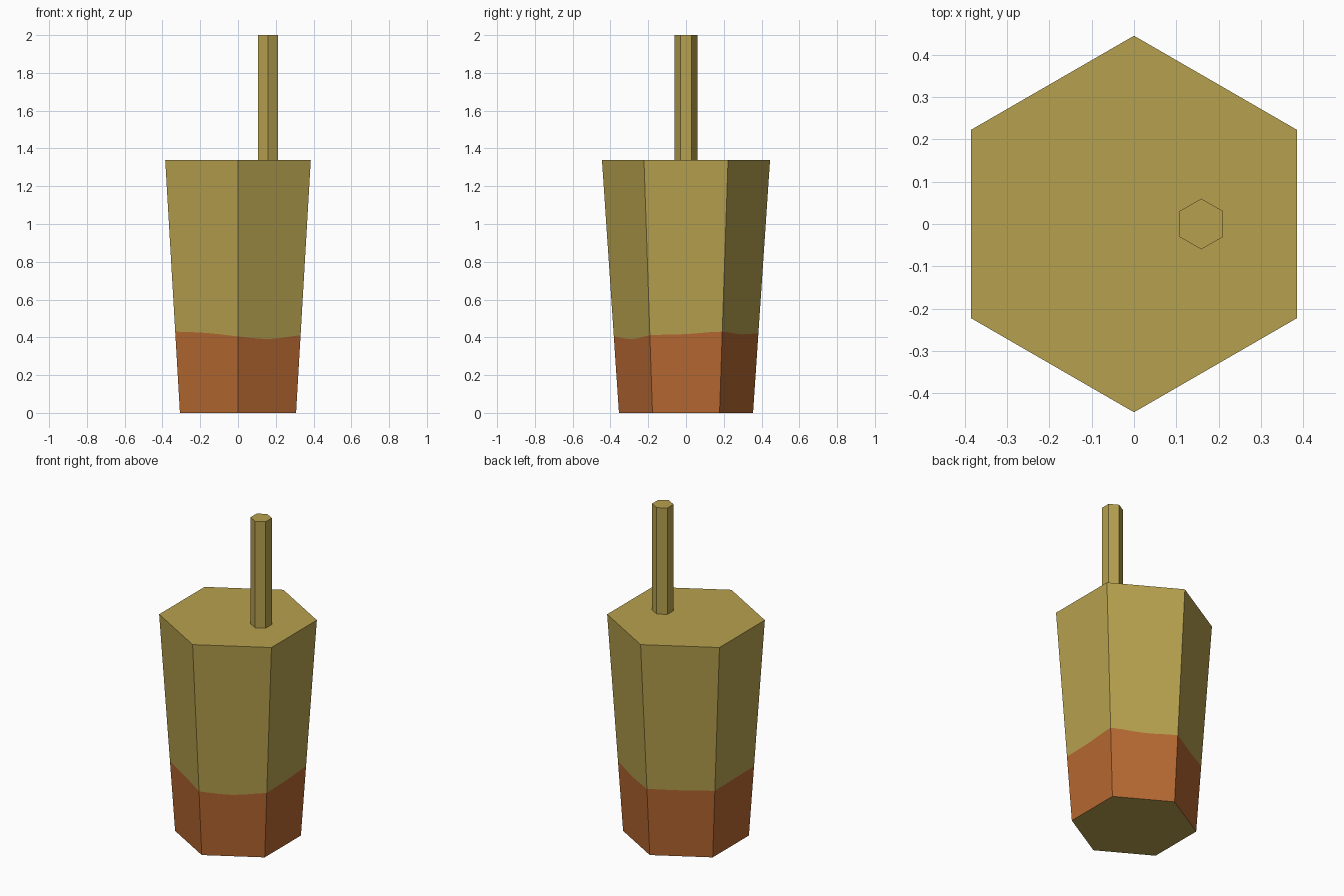
import bpy, math

if "Cube" in bpy.data.objects:
    bpy.data.objects.remove(bpy.data.objects["Cube"])


def material(name, rgb):
    m = bpy.data.materials.new(name)
    m.diffuse_color = (*rgb, 1)
    m.use_nodes = True
    m.node_tree.nodes["Principled BSDF"].inputs["Base Color"].default_value = m.diffuse_color
    return m


OLIVE = material("olive", (0.47, 0.355, 0.077))
RUST = material("rust orange", (0.47, 0.14, 0.031))


def make(name, verts, faces, mats, indices):
    me = bpy.data.meshes.new(name)
    me.from_pydata(verts, [], faces)
    for m in mats:
        me.materials.append(m)
    for p, i in zip(me.polygons, indices):
        p.material_index = i
    me.update()
    ob = bpy.data.objects.new(name, me)
    bpy.context.collection.objects.link(ob)
    return ob


def hexagon(r, z, cx=0):
    return [(cx + r * math.cos(math.radians(60 * i - 90)),
             r * math.sin(math.radians(60 * i - 90)), z) for i in range(6)]


# Tapered cup: wavy colour line cuts each side into a lower and an upper face
R0, R1, H = 0.355, 0.445, 1.34
SEG = 6
# line heights every 30 degrees, starting at the front corner
WAVE = [0.405, 0.391, 0.411, 0.417, 0.43, 0.416,
        0.421, 0.42, 0.425, 0.428, 0.43, 0.423]


def wave(t):
    # smooth cyclic interpolation
    i = math.floor(t)
    f = t - i
    a, b, c, d = (WAVE[(i + k) % 12] for k in (-1, 0, 1, 2))
    return b + 0.5 * f * (c - a + f * (2*a - 5*b + 4*c - d + f * (3*(b - c) + d - a)))


low, high = hexagon(R0, 0), hexagon(R1, H)
verts = low + high
N = 6 * SEG
for k in range(N):
    i, f = k // SEG, (k % SEG) / SEG
    z = wave(2 * k / SEG)
    h = z / H
    xy = []
    for ax in (0, 1):
        bottom = low[i][ax] * (1 - f) + low[(i + 1) % 6][ax] * f
        xy.append(bottom * (1 + (R1 / R0 - 1) * h))
    verts.append((xy[0], xy[1], z))
faces, idx = [], []
for i in range(6):
    j = (i + 1) % 6
    line = [12 + (i * SEG + k) % N for k in range(SEG + 1)]
    faces += [[i, j] + line[::-1], line + [6 + j, 6 + i]]
    idx += [1, 0]
faces += [list(range(5, -1, -1)), list(range(6, 12))]
idx += [0, 0]
make("cup", verts, faces, [OLIVE, RUST], idx)

# Straw
sv = hexagon(0.06, H, 0.159) + hexagon(0.06, 2.0, 0.159)
sf = [[i, (i + 1) % 6, 6 + (i + 1) % 6, 6 + i] for i in range(6)]
sf += [list(range(5, -1, -1)), list(range(6, 12))]
make("straw", sv, sf, [OLIVE], [0] * 8)
